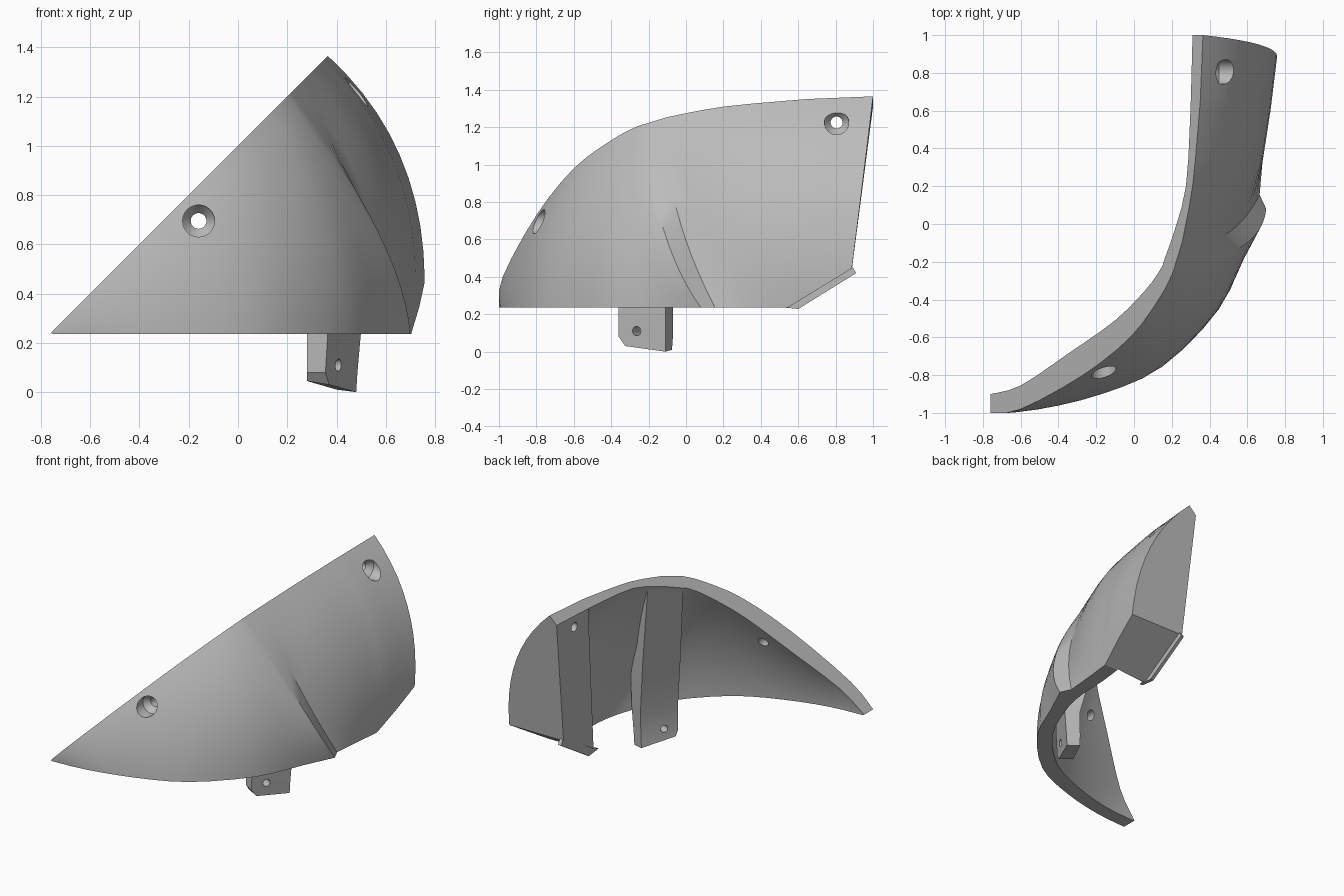
import bpy, bmesh, math
from mathutils import Vector

if "Cube" in bpy.data.objects:
    bpy.data.objects.remove(bpy.data.objects["Cube"], do_unlink=True)

grey = bpy.data.materials.new("plain_grey")
grey.use_nodes = True
grey.diffuse_color = (0.5, 0.5, 0.5, 1)
grey.node_tree.nodes["Principled BSDF"].inputs["Base Color"].default_value = (0.5, 0.5, 0.5, 1)

ROWS = 12   # points down each cross-section
STEPS = 3   # sections between stations
FLOOR = 0.235


def make_object(name, bm):
    bmesh.ops.recalc_face_normals(bm, faces=bm.faces)
    mesh = bpy.data.meshes.new(name)
    bm.to_mesh(mesh)
    bm.free()
    mesh.materials.append(grey)
    obj = bpy.data.objects.new(name, mesh)
    bpy.context.collection.objects.link(obj)
    return obj


def loft(rings):
    """Closed rings joined into a capped solid."""
    bm = bmesh.new()
    rows = [[bm.verts.new(p) for p in ring] for ring in rings]
    n = len(rows[0])
    for a, b in zip(rows, rows[1:]):
        for i in range(n):
            j = (i + 1) % n
            bm.faces.new((a[i], a[j], b[j], b[i]))
    bm.faces.new(rows[0])
    bm.faces.new(rows[-1])
    return bm


def catmull(a, b, c, d, t):
    return [0.5 * (2 * q + (r - p) * t + (2 * p - 5 * q + 4 * r - s) * t * t
                   + (3 * q - p - 3 * r + s) * t ** 3) for p, q, r, s in zip(a, b, c, d)]


def refine(stations):
    out = []
    last = len(stations) - 1
    for i in range(last):
        quad = [stations[max(0, min(last, k))] for k in range(i - 1, i + 3)]
        out += [catmull(*quad, s / STEPS) for s in range(STEPS)]
    return out + [stations[-1]]


def bow(top, bottom, bulge):
    """Bowed curve from the sloping upper rim to the lower rim."""
    a = Vector((top[0], top[1], top[0] + 1))
    b = Vector((bottom[0], bottom[1], FLOOR))
    c = (a + b) / 2 + Vector(bulge)
    return [a * (1 - t) ** 2 + c * 2 * t * (1 - t) + b * t * t
            for t in (i / ROWS for i in range(ROWS + 1))]


def section(s):
    outer = bow(s[0:2], s[2:4], s[8:11])
    inner = bow(s[4:6], s[6:8], Vector(s[8:11]) * s[11])
    return outer + inner[::-1]


# Station: outer top xy, outer bottom xy, inner top xy, inner bottom xy, bulge xyz, inner bulge share
front = [
    (-.76, -1, -.75, -1, -.76, -.9, -.75, -.9, 0, 0, 0, 1),
    (-.6, -.98, -.5, -.98, -.6, -.855, -.5, -.88, 0, -.01, 0, 1),
    (-.27, -.8, -.17, -.9, -.34, -.68, -.2, -.8, .03, -.04, .02, 1),
    (-.02, -.6, .15, -.755, -.1, -.51, .1, -.66, .06, -.065, .02, 1),
    (.13, -.4, .45, -.45, .06, -.35, .37, -.39, .11, -.1, .01, 1),
    (.2, -.27, .6, -.13, .14, -.24, .51, -.1, .175, -.11, -.06, 1),
    (.217, -.22, .7, .08, .16, -.19, .56, .08, .22, -.1, -.145, .8),
]
rear = [
    (.254, -.1, .665, .155, .2, -.08, .57, .16, .06, -.16, .05, .9),
    (.31, .2, .685, .38, .275, .2, .58, .38, .2, -.08, .09, .8),
    (.35, .64, .705, .56, .3, .64, .6, .55, .26, 0, .12, .8),
]
block = [
    (.351, .66, .707, .575, .301, .66, .35, .53, .265, 0, .12, 0),
    (.365, 1, .745, .86, .31, 1, .34, .86, .275, .02, .14, 0),
]

# Curved shell with its thick rear block, chamfered underneath
bm = loft([section(s) for s in refine(front) + refine(rear) + refine(block)])
bmesh.ops.bisect_plane(
    bm, geom=bm.verts[:] + bm.edges[:] + bm.faces[:], plane_co=(.72, .56, .245),
    plane_no=(0, .205, -.335), clear_outer=True)
bmesh.ops.holes_fill(bm, edges=[e for e in bm.edges if e.is_boundary], sides=0)
shell = make_object("curved_shell", bm)

# Thin lip along the inner edge of the chamfer
lip_profile = [(.88, .47), (.91, .42), (.6, .228), (.49, .24), (.56, .27)]
lip = make_object("chamfer_lip", loft([[(x, y, z) for y, z in lip_profile] for x in (.338, .362)]))

# Leaning strut ending in a mounting tab
foot = [(.28, -.285, .045), (.37, -.325, .03), (.48, -.11, 0), (.40, -.075, .01)]
heel = [(.28, -.31, .08), (.355, -.36, .08), (.485, -.11, .08), (.40, -.07, .08)]
neck = [(.28, -.31, .25), (.365, -.36, .25), (.5, -.11, .25), (.405, -.07, .25)]
waist = [(.23, -.27, .65), (.38, -.34, .65), (.5, -.09, .65), (.335, .005, .65)]
crown = [(.165, -.203, 1.155), (.19, -.21, 1.18), (.25, -.02, 1.24), (.255, .06, 1.245)]
strut = make_object("mounting_strut", loft([foot, heel, neck, waist, crown]))


def bore(target, centre, outward, r_out, r_in, depth, length):
    """Countersunk hole; outward points away from the outer surface."""
    d = Vector(outward).normalized()
    c = Vector(centre)
    rot = d.to_track_quat('Z', 'Y')
    profile = [(r_out, .2), (r_out, 0), (r_in, -depth), (r_in, -length)]
    rings = [[c + rot @ Vector((r * math.cos(k * math.tau / 24), r * math.sin(k * math.tau / 24), h))
              for k in range(24)] for r, h in profile]
    cutter = make_object("hole_cutter", loft(rings))
    cutter.hide_render = True
    mod = target.modifiers.new("hole", 'BOOLEAN')
    mod.operation = 'DIFFERENCE'
    mod.solver = 'EXACT'
    mod.object = cutter
    bpy.context.view_layer.objects.active = target
    bpy.ops.object.modifier_apply(modifier=mod.name)
    bpy.data.objects.remove(cutter, do_unlink=True)


bore(shell, (-.16, -.74, .695), (0, -1, 0), .065, .032, .04, .4)
bore(shell, (.45, .805, 1.225), (1, 0, 0), .065, .032, .04, .4)
bore(strut, (.41, -.265, .11), (.89, -.45, 0), .025, .0249, .02, .3)

# Smooth shading with crisp edges
for obj in (shell, lip, strut):
    bpy.ops.object.select_all(action='DESELECT')
    obj.select_set(True)
    bpy.context.view_layer.objects.active = obj
    bpy.ops.object.shade_smooth_by_angle(angle=math.radians(30))
